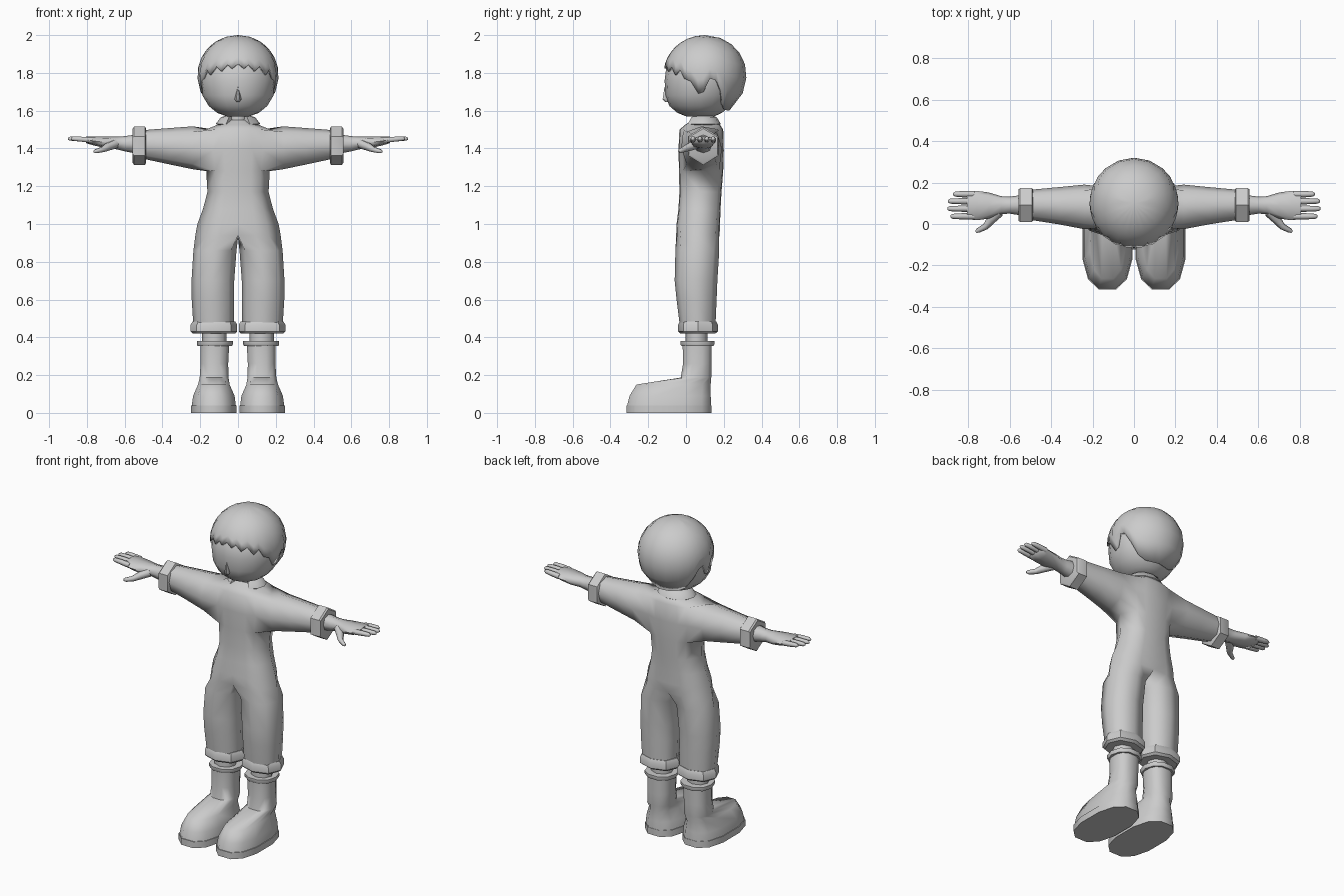
import bpy, bmesh
from math import sin, cos, radians, pi, copysign
from mathutils import Vector

cube = bpy.data.objects.get("Cube")
if cube:
    bpy.data.objects.remove(cube, do_unlink=True)

GREY = (0.6, 0.6, 0.6, 1)
clay = bpy.data.materials.new("plain grey")
clay.use_nodes = True
clay.diffuse_color = GREY
clay.node_tree.nodes["Principled BSDF"].inputs["Base Color"].default_value = GREY


def finish(name, bm, mirror=False, angle=50):
    """Turn a bmesh into a shaded object, optionally mirrored across x."""
    bmesh.ops.recalc_face_normals(bm, faces=bm.faces)
    mesh = bpy.data.meshes.new(name)
    bm.to_mesh(mesh)
    bm.free()
    mesh.materials.append(clay)
    ob = bpy.data.objects.new(name, mesh)
    bpy.context.collection.objects.link(ob)
    bpy.ops.object.select_all(action='DESELECT')
    ob.select_set(True)
    bpy.context.view_layer.objects.active = ob
    bpy.ops.object.shade_smooth_by_angle(angle=radians(angle))
    if mirror:
        mod = ob.modifiers.new("mirror", 'MIRROR')
        mod.merge_threshold = 0.0005
    return ob


def spow(v, p):
    return copysign(abs(v) ** p, v)


def ring_points(ring, angles, axis='z', power=1.0):
    """Oval cross-section: position, then low and high bounds of both sides."""
    t, a0, a1, b0, b1 = ring
    pts = []
    for ang in angles:
        a = (a0 + a1) / 2 + (a1 - a0) / 2 * spow(cos(ang), power)
        b = (b0 + b1) / 2 + (b1 - b0) / 2 * spow(sin(ang), power)
        pts.append(Vector((a, b, t) if axis == 'z' else (t, a, b)))
    return pts


def bridge(bm, lo, hi):
    n = len(lo)
    for i in range(n):
        j = (i + 1) % n
        bm.faces.new((lo[i], lo[j], hi[j], hi[i]))


def loft(name, rings, segs=12, axis='z', power=1.0, turn=0.0, mirror=True, angle=50):
    bm = bmesh.new()
    angles = [2 * pi * (i + turn) / segs for i in range(segs)]
    loops = [[bm.verts.new(p) for p in ring_points(r, angles, axis, power)] for r in rings]
    for lo, hi in zip(loops, loops[1:]):
        bridge(bm, lo, hi)
    bm.faces.new(loops[0])
    bm.faces.new(loops[-1])
    return finish(name, bm, mirror, angle)


def tube(name, path, segs=6):
    """Tapered finger; each path point is x, y, z, radius."""
    bm = bmesh.new()
    start, end = Vector(path[0][:3]), Vector(path[-1][:3])
    along = (end - start).normalized()
    side = along.cross(Vector((0, 0, 1))).normalized()
    up = side.cross(along)
    loops = []
    for x, y, z, r in path:
        loops.append([bm.verts.new(Vector((x, y, z)) + r * (side * cos(2 * pi * i / segs)
                      + up * sin(2 * pi * i / segs))) for i in range(segs)])
    for lo, hi in zip(loops, loops[1:]):
        bridge(bm, lo, hi)
    bm.faces.new(loops[0])
    bm.faces.new(loops[-1])
    return finish(name, bm, True, 70)


# Jumpsuit: half torso grid, a sleeve from the side hole, a leg from the hip
bm = bmesh.new()
columns = [radians(a) for a in (-90, -72, -50, 0, 50, 72, 90)]
torso = [(1.55, .05, .035, .14), (1.525, .11, -.005, .18), (1.50, .17, -.035, .197),
         (1.39, .185, -.04, .20), (1.28, .168, -.037, .197), (1.17, .162, -.035, .188),
         (1.08, .185, -.04, .183), (1.0, .215, -.05, .18), (.94, .226, -.052, .178)]
rows = []
for z, half, front, back in torso:
    pts = ring_points((z, -half, half, front, back), columns, power=.75)
    pts[0].x = pts[-1].x = 0
    rows.append([bm.verts.new(p) for p in pts])
for r in range(len(rows) - 1):
    for c in range(6):
        if not (r in (2, 3) and c in (2, 3)):
            bm.faces.new((rows[r][c], rows[r][c + 1], rows[r + 1][c + 1], rows[r + 1][c]))

loop = [rows[3][4], rows[2][4], rows[2][3], rows[2][2],
        rows[3][2], rows[4][2], rows[4][3], rows[4][4]]
eighths = [i * pi / 4 for i in range(8)]
for ring in [(.24, -.025, .19, 1.29, 1.517), (.36, -.002, .178, 1.315, 1.508),
             (.50, .02, .165, 1.345, 1.497)]:
    new = [bm.verts.new(p) for p in ring_points(ring, eighths, 'x', .85)]
    bridge(bm, loop, new)
    loop = new
bm.faces.new(loop)

loop = rows[-1] + [bm.verts.new((0, .065, .925))]
leg_angles = [-.75 * pi + a for a in eighths]
for ring in [(.86, .008, .236, -.056, .176), (.70, .02, .246, -.06, .166),
             (.60, .02, .245, -.05, .162), (.44, .022, .235, -.03, .155)]:
    new = [bm.verts.new(p) for p in ring_points(ring, leg_angles, power=.85)]
    bridge(bm, loop, new)
    loop = new
bm.faces.new(loop)
finish("jumpsuit", bm, True, 75)

# Turned-up cuffs
loft("sleeve_cuff", [(.487, .005, .178, 1.325, 1.505), (.492, -.002, .185, 1.312, 1.515),
                     (.55, -.002, .185, 1.312, 1.515), (.558, .005, .178, 1.325, 1.505)],
     segs=6, axis='x', turn=.5, angle=40)
loft("trouser_cuff", [(.42, .015, .24, -.03, .155), (.432, .004, .252, -.043, .17),
                      (.465, .004, .252, -.043, .17), (.485, .015, .24, -.033, .16)],
     segs=8, power=.9, angle=40)

# Hands
loft("forearm", [(.50, .035, .145, 1.365, 1.48), (.60, .05, .132, 1.385, 1.465),
                 (.64, .048, .134, 1.395, 1.462), (.70, .026, .152, 1.402, 1.462),
                 (.76, .018, .16, 1.415, 1.463), (.805, .024, .157, 1.428, 1.462)],
     segs=8, axis='x', power=.85, angle=75)
for label, y, tip in (("index", .037, .885), ("middle", .074, .90),
                      ("ring", .110, .897), ("little", .144, .872)):
    tube(label + "_finger", [(.77, y, 1.443, .016), (.83, y, 1.449, .015),
                             (tip - .01, y, 1.452, .012), (tip, y, 1.452, .006)])
tube("thumb", [(.65, .06, 1.425, .026), (.69, .02, 1.408, .022),
               (.715, -.012, 1.395, .016), (.752, -.032, 1.385, .012), (.762, -.038, 1.383, .006)])

# Shins, boots and soles
loft("shin", [(.30, .06, .19, -.002, .115), (.45, .06, .19, -.002, .115)], segs=8)
loft("boot", [(.038, .008, .248, -.318, .138), (.09, .015, .241, -.305, .137),
              (.15, .042, .214, -.268, .136), (.187, .048, .205, -.03, .136),
              (.26, .05, .2, -.018, .137), (.37, .044, .2, -.02, .138)],
     power=.8, turn=.5, angle=60)
loft("sole", [(0, .004, .252, -.322, .14), (.04, .004, .252, -.322, .14)],
     power=.8, turn=.5)
loft("boot_rim", [(.355, .032, .215, -.028, .15), (.362, .027, .218, -.033, .154),
                  (.38, .027, .218, -.033, .154)], segs=10, power=.9)

# Head, nose and neck
loft("head", [(1.57, -.06, .06, .0, .15), (1.588, -.11, .11, -.045, .19),
              (1.625, -.155, .155, -.088, .235), (1.68, -.188, .188, -.11, .265),
              (1.76, -.204, .204, -.113, .29), (1.84, -.195, .195, -.103, .285),
              (1.91, -.14, .14, -.04, .23)], segs=16, mirror=False, angle=75)
loft("nose", [(1.645, -.006, .006, -.112, -.09), (1.66, -.018, .018, -.126, -.09),
              (1.725, -.002, .002, -.115, -.10)], segs=6, mirror=False)
loft("neck", [(1.50, -.052, .052, .035, .14), (1.60, -.05, .05, .035, .135)],
     segs=10, mirror=False)

# Collar: a folded band left open at the front
bm = bmesh.new()
last = None
for i in range(11):
    a = radians(-58 + 29.6 * i)
    band = [bm.verts.new((r * cos(a), .09 + .8 * r * sin(a), z))
            for r, z in ((.06, 1.545), (.066, 1.572), (.09, 1.566), (.118, 1.53), (.10, 1.52))]
    if last:
        bridge(bm, last, band)
    else:
        bm.faces.new(band)
    last = band
bm.faces.new(last)
finish("collar", bm)

# Hair: a domed cap whose lower edge follows a jagged hairline
hairline = [(0, 1.85), (9, 1.825), (16, 1.845), (25, 1.81), (34, 1.835), (44, 1.79),
            (52, 1.82), (60, 1.77), (70, 1.755), (80, 1.69), (88, 1.70), (97, 1.77),
            (106, 1.76), (115, 1.70), (125, 1.63), (140, 1.605), (160, 1.60), (180, 1.60)]
bm = bmesh.new()
crown = bm.verts.new((0, .1, 2.0))
strips = []
for deg, edge in hairline:
    a = radians(deg)
    strip = []
    for k in range(1, 8):
        t = k / 7
        z = 2.0 - (2.0 - edge) * t ** 1.7
        h = (z - 1.79) / (.21 if z > 1.79 else .235)
        r = max(0, 1 - h * h) ** .5
        strip.append(bm.verts.new((.215 * r * sin(a) if 0 < deg < 180 else 0,
                                   .1 - .22 * r * cos(a), z)))
    strips.append(strip)
for s, t in zip(strips, strips[1:]):
    bm.faces.new((crown, s[0], t[0]))
    for k in range(6):
        bm.faces.new((s[k], s[k + 1], t[k + 1], t[k]))
hair = finish("hair", bm, True, 60)
shell = hair.modifiers.new("thickness", 'SOLIDIFY')
shell.thickness = .015
shell.offset = -1
